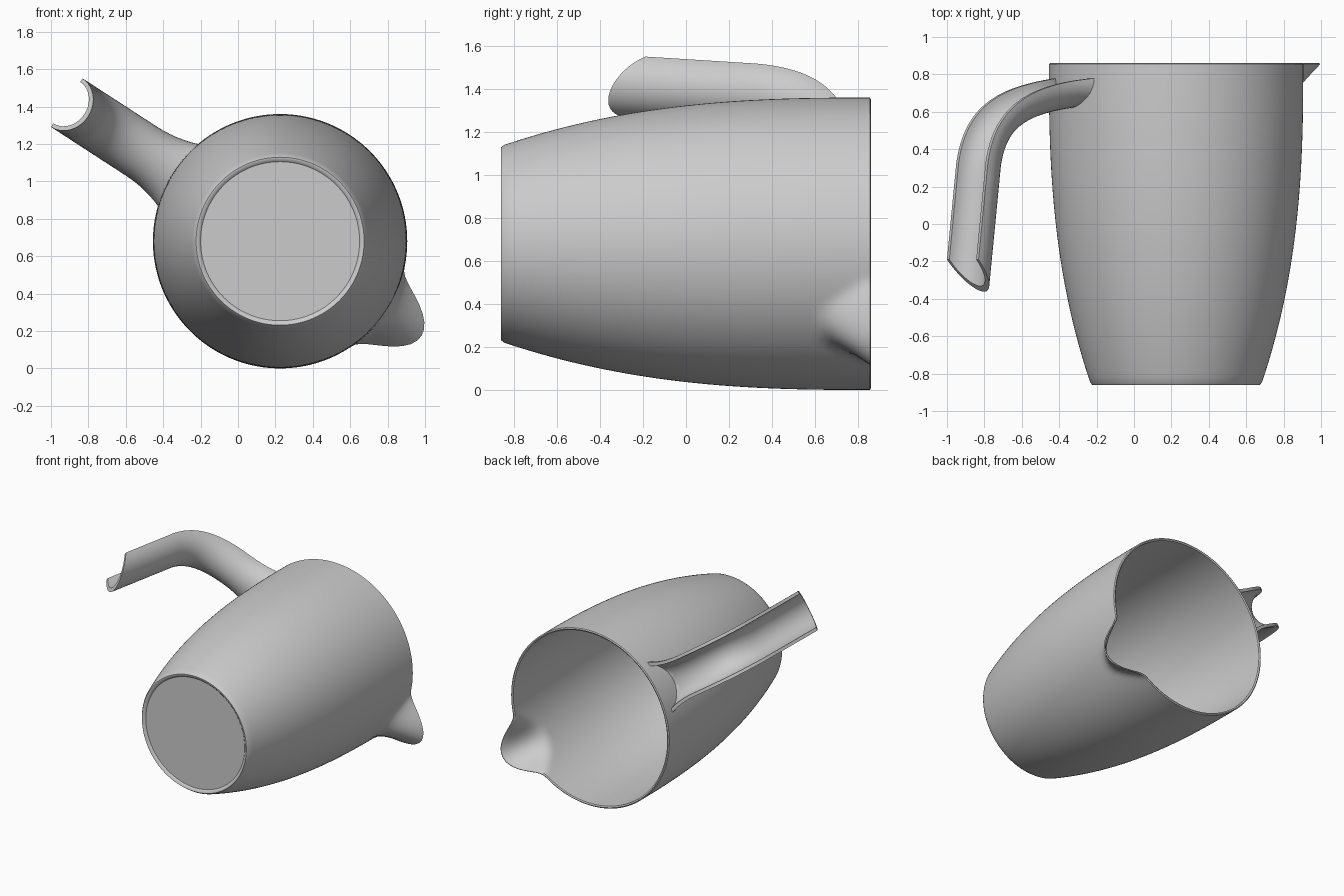
import bpy, bmesh, math
from mathutils import Vector
from mathutils.geometry import interpolate_bezier

if "Cube" in bpy.data.objects:
    bpy.data.objects.remove(bpy.data.objects["Cube"])

CX, CZ = 0.225, 0.68            # jug axis, running along y
BASE, RIM = -0.86, 0.855
SPOUT = math.radians(-34)
HANDLE = math.radians(147)

grey = bpy.data.materials.new("light grey plastic")
grey.use_nodes = True
color = (0.6, 0.6, 0.6, 1)
grey.diffuse_color = color
grey.node_tree.nodes["Principled BSDF"].inputs["Base Color"].default_value = color


def loft(name, rings, caps=False):
    """Skin a list of closed rings of points."""
    bm = bmesh.new()
    rows = [[bm.verts.new(p) for p in ring] for ring in rings]
    n = len(rows[0])
    for a, b in zip(rows, rows[1:]):
        for i in range(n):
            j = (i + 1) % n
            bm.faces.new((a[i], a[j], b[j], b[i]))
    if caps:
        # Bridge the C-shaped end between its outer and inner arcs
        for row in (rows[0], rows[-1]):
            for i in range(n // 2 - 1):
                bm.faces.new((row[i], row[i + 1], row[n - 2 - i], row[n - 1 - i]))
    bmesh.ops.remove_doubles(bm, verts=bm.verts, dist=0.0001)
    bmesh.ops.recalc_face_normals(bm, faces=bm.faces)
    mesh = bpy.data.meshes.new(name)
    bm.to_mesh(mesh)
    bm.free()
    mesh.materials.append(grey)
    obj = bpy.data.objects.new(name, mesh)
    bpy.context.collection.objects.link(obj)
    bpy.ops.object.select_all(action='DESELECT')
    obj.select_set(True)
    bpy.context.view_layer.objects.active = obj
    bpy.ops.object.shade_smooth_by_angle(angle=math.radians(40))
    return obj


# Jug body: bulging wall with a pouring spout pushed out near the rim
def wall_radius(y):
    s = min(1, max(0, (y - BASE) / (RIM - BASE)))
    return 0.455 + 0.225 * (1 - (1 - s) ** 2.6)


def spout_push(y, a):
    t = min(1, max(0, (y - 0.62) / (RIM - 0.62)))
    d = abs((a - SPOUT + math.pi) % math.tau - math.pi)
    half = 0.16 + 0.22 * t
    if t == 0 or d > half:
        return 0
    return 0.23 * t ** 1.15 * math.cos(d / half * math.pi / 2) ** 2


def body_ring(r, y, segments=160):
    ring = []
    for i in range(segments):
        a = math.tau * i / segments
        rr = r + spout_push(y, a) if r > 0.5 else r
        ring.append((CX + rr * math.cos(a), y, CZ + rr * math.sin(a)))
    return ring


heights = [BASE + 0.015 + (RIM - BASE - 0.015) * i / 48 for i in range(49)]
profile = [(0, -0.846), (0.425, -0.846), (0.438, -0.859), (0.449, -0.86)]
profile += [(wall_radius(y), y) for y in heights]
profile += [(wall_radius(RIM) - 0.008, RIM + 0.005)]
profile += [(wall_radius(y) - 0.018, y) for y in reversed(heights[1:])]
profile += [(0.42, -0.825), (0, -0.825)]
loft("jug_body", [body_ring(r, y) for r, y in profile])

# Handle: a channel, open outwards, swept along the line of its lips
start, bend, end = Vector((1.36, -0.19)), Vector((1.30, 0.33)), Vector((0.64, 0.78))
path = [start.lerp(bend, i / 8) for i in range(8)]
path += [p.to_2d() for p in interpolate_bezier(
    bend.to_3d(), Vector((1.25, 0.62, 0)), Vector((1.05, 0.74, 0)), end.to_3d(), 28)]


def handle_ring(i, steps=20):
    p = path[i]
    tangent = (path[min(i + 1, len(path) - 1)] - path[max(i - 1, 0)]).normalized()
    inward = Vector((-tangent.y, tangent.x))
    flare = 1 + 0.25 * max(0, 1 - (p.x - 0.66) / 0.22) ** 2
    arcs = [(0.155, 0.155, k) for k in range(steps + 1)]
    arcs += [(0.132, 0.128, k) for k in range(steps, -1, -1)]
    ring = []
    for width, depth, k in arcs:
        a = math.pi * k / steps
        w = width * flare * math.cos(a)
        q = p + inward * depth * math.sin(a)
        if i == 0:                      # slanted free end
            q -= tangent * depth * math.sin(a)
        u = q.x
        if i == len(path) - 1:          # root follows the curved wall
            u = math.sqrt((wall_radius(q.y) - 0.009) ** 2 - w * w)
        c, s = math.cos(HANDLE), math.sin(HANDLE)
        ring.append((CX + u * c + w * s, q.y, CZ + u * s - w * c))
    return ring


loft("handle", [handle_ring(i) for i in range(len(path))], caps=True)
